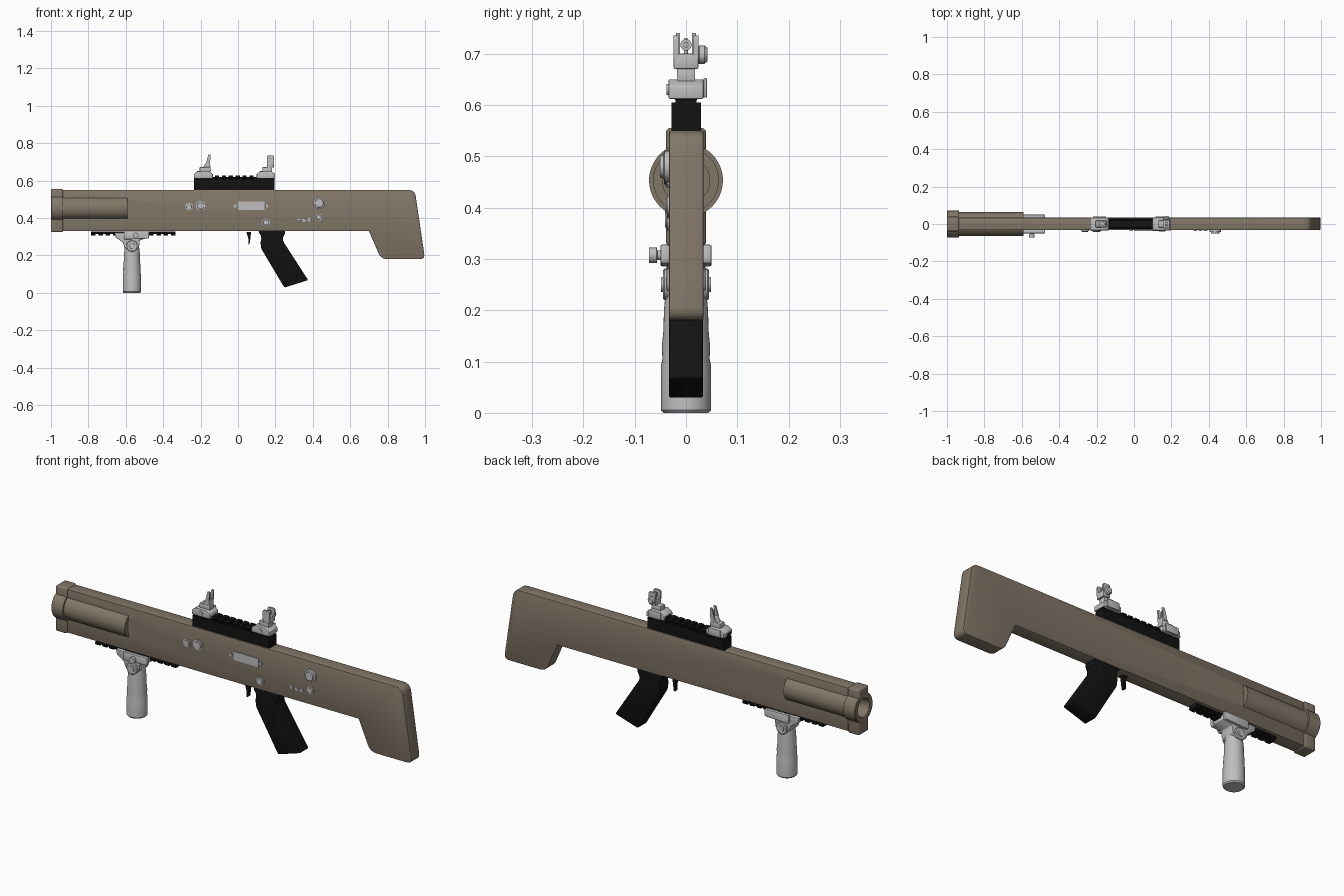
import bpy, bmesh, math
from mathutils import Vector, Matrix

if "Cube" in bpy.data.objects:
    bpy.data.objects.remove(bpy.data.objects["Cube"])


def material(name, rgb):
    m = bpy.data.materials.new(name)
    m.diffuse_color = (*rgb, 1)
    m.use_nodes = True
    m.node_tree.nodes["Principled BSDF"].inputs["Base Color"].default_value = m.diffuse_color
    return m


TAN = material("tan shell", (0.225, 0.185, 0.138))
BLACK = material("black polymer", (0.006, 0.006, 0.006))
SILVER = material("light grey metal", (0.52, 0.52, 0.52))


def finish(name, bm, mat, bevel=0, segs=2):
    bmesh.ops.recalc_face_normals(bm, faces=bm.faces)
    me = bpy.data.meshes.new(name)
    bm.to_mesh(me)
    bm.free()
    me.materials.append(mat)
    ob = bpy.data.objects.new(name, me)
    bpy.context.collection.objects.link(ob)
    activate(ob)
    if bevel:
        b = ob.modifiers.new("bevel", "BEVEL")
        b.width, b.segments, b.limit_method = bevel, segs, "ANGLE"
        b.angle_limit = math.radians(35)
        bpy.ops.object.modifier_apply(modifier="bevel")
    bpy.ops.object.shade_smooth_by_angle(angle=math.radians(35))
    return ob


def activate(ob):
    bpy.ops.object.select_all(action="DESELECT")
    ob.select_set(True)
    bpy.context.view_layer.objects.active = ob


def rounded(pts, n=5):
    """Replace points given as (a, b, radius) by a curved corner."""
    out = []
    for i, p in enumerate(pts):
        c = Vector(p[:2])
        if len(p) < 3:
            out.append(c)
            continue
        a, b = Vector(pts[i - 1][:2]), Vector(pts[(i + 1) % len(pts)][:2])
        a, b = c + (a - c).normalized() * p[2], c + (b - c).normalized() * p[2]
        for k in range(n + 1):
            t = k / n
            out.append(a * (1 - t) ** 2 + c * 2 * t * (1 - t) + b * t * t)
    return out


def prism(name, pts, lo, hi, mat, axis="y", bevel=0, segs=2):
    """Extrude an (x, z) profile along y, or a (y, z) profile along x."""
    bm = bmesh.new()
    put = (lambda p, d: (p[0], d, p[1])) if axis == "y" else (lambda p, d: (d, p[0], p[1]))
    f = bm.faces.new([bm.verts.new(put(p, lo)) for p in rounded(pts)])
    g = bmesh.ops.extrude_face_region(bm, geom=[f])["geom"]
    d = Vector((0, hi - lo, 0) if axis == "y" else (hi - lo, 0, 0))
    bmesh.ops.translate(bm, vec=d, verts=[v for v in g if isinstance(v, bmesh.types.BMVert)])
    return finish(name, bm, mat, bevel, segs)


def box(name, x0, x1, y0, y1, z0, z1, mat, bevel=0):
    return prism(name, [(x0, z0), (x1, z0), (x1, z1), (x0, z1)], y0, y1, mat, "y", bevel)


def lathe(name, prof, centre, axis, mat, n=40, closed=False):
    """Spin (radius, distance) points about an axis through centre."""
    bm = bmesh.new()
    rings = [[bm.verts.new((r * math.cos(2 * math.pi * k / n), r * math.sin(2 * math.pi * k / n), h))
              for k in range(n)] for r, h in prof]
    pairs = list(zip(rings, rings[1:])) + ([(rings[-1], rings[0])] if closed else [])
    for a, b in pairs:
        for k in range(n):
            bm.faces.new((a[k], a[(k + 1) % n], b[(k + 1) % n], b[k]))
    if not closed:
        bm.faces.new(rings[0])
        bm.faces.new(rings[-1])
    rot = {"z": Matrix(), "x": Matrix.Rotation(math.pi / 2, 4, "Y"),
           "y": Matrix.Rotation(-math.pi / 2, 4, "X")}[axis]
    bm.transform(Matrix.Translation(centre) @ rot)
    return finish(name, bm, mat)


def cut(ob, cutter):
    activate(ob)
    m = ob.modifiers.new("cut", "BOOLEAN")
    m.operation, m.object, m.solver = "DIFFERENCE", cutter, "EXACT"
    bpy.ops.object.modifier_apply(modifier="cut")
    bpy.ops.object.shade_smooth_by_angle(angle=math.radians(35))


# Shell with stock, muzzle block and round barrel
ZB = 0.453
body = prism("body_and_stock", [(-0.97, 0.33), (0.70, 0.33), (0.765, 0.18, 0.035), (1.0, 0.18, 0.03),
             (0.945, 0.55, 0.035), (-0.97, 0.55)], -0.033, 0.034, TAN, bevel=0.003)
block = prism("muzzle_block", [(-0.039, 0.325), (0.039, 0.325), (0.039, 0.555), (-0.039, 0.555)],
              -1.0, -0.935, TAN, "x", 0.008, 3)
bore = lathe("bore_cutter", [(0.055, -1.1), (0.055, -0.6)], (0, 0, ZB), "x", TAN)
for part in (body, block):
    cut(part, bore)
bpy.data.objects.remove(bore)
lathe("barrel", [(0.046, -0.99), (0.064, -0.99), (0.064, -0.592), (0.046, -0.592)], (0, 0, ZB), "x", TAN, 48, True)
lathe("muzzle_ring", [(0.046, -0.998), (0.049, -1.0), (0.069, -1.0), (0.072, -0.997), (0.072, -0.935),
                      (0.046, -0.935)], (0, 0, ZB), "x", TAN, 48, True)
lathe("barrel_back_wall", [(0.055, -0.606), (0.055, -0.595)], (0, 0, ZB), "x", TAN)


# Toothed rails: s = 1 points up, s = -1 points down
def rail(name, x0, x1, z, s, count):
    prism(name + "_core", [(-0.02, z), (0.02, z), (0.02, z + s * 0.015), (-0.02, z + s * 0.015)], x0, x1, BLACK, "x")
    pitch = (x1 - x0) / (count - 0.4)
    half = [(0.02, 0.004), (0.027, 0.010), (0.027, 0.014), (0.020, 0.023)]
    prof = [(y, z + s * h) for y, h in half] + [(-y, z + s * h) for y, h in reversed(half)]
    for i in range(count):
        prism(f"{name}_tooth_{i}", prof, x0 + i * pitch, x0 + (i + 0.6) * pitch, BLACK, "x")


box("rail_riser", -0.235, 0.195, -0.028, 0.029, 0.545, 0.605, BLACK)
rail("top_rail", -0.235, 0.195, 0.605, 1, 12)
rail("lower_rail", -0.785, -0.335, 0.329, -1, 12)


# Sight bases clamped on the top rail
def sight_base(name, x0, x1):
    prism(name + "_clamp", [(x0, 0.612), (x1, 0.612), (x1, 0.636), (x1 - 0.02, 0.65), (x0 + 0.02, 0.65),
                            (x0, 0.636)], -0.034, 0.034, SILVER, bevel=0.002)
    box(name + "_jaw", x0 + 0.015, x1 - 0.015, 0.034, 0.041, 0.614, 0.652, SILVER, 0.002)
    box(name + "_hinge", x0 + 0.03, x1 - 0.015, -0.018, 0.018, 0.645, 0.672, SILVER, 0.003)
    xm = (x0 + x1) / 2
    lathe(name + "_screw", [(0.011, -0.038), (0.011, -0.033)], (xm, 0, 0.63), "y", SILVER, 20)


sight_base("front_sight", -0.235, -0.135)
sight_base("rear_sight", 0.1, 0.198)
prism("front_sight_stem", [(-0.20, 0.65), (-0.145, 0.65), (-0.15, 0.695), (-0.172, 0.695)], -0.016, 0.016, SILVER, bevel=0.002)
for y in (-0.019, 0.012):
    prism("front_sight_ear", [(-0.175, 0.68), (-0.15, 0.68), (-0.147, 0.74), (-0.158, 0.74)], y, y + 0.007, SILVER)
lathe("front_sight_post", [(0.004, 0.69), (0.003, 0.73)], (-0.157, 0, 0), "z", SILVER, 12)
box("rear_sight_leaf", 0.155, 0.192, -0.024, 0.024, 0.67, 0.70, SILVER, 0.003)
for y in (-0.024, 0.015):
    prism("rear_sight_wing", [(0.155, 0.69), (0.192, 0.69), (0.194, 0.735, 0.01), (0.155, 0.735, 0.01)], y, y + 0.009, SILVER)
lathe("aperture_ring", [(0.005, -0.006), (0.011, -0.006), (0.011, 0.006), (0.005, 0.006)],
      (0.174, 0, 0.717), "x", SILVER, 24, True)
lathe("windage_knob", [(0.013, 0.02), (0.018, 0.026), (0.018, 0.036), (0.013, 0.042)], (0.172, 0, 0.698), "y", SILVER, 24)

# Pistol grip, trigger guard and trigger
prism("pistol_grip", [(0.11, 0.335), (0.25, 0.335), (0.25, 0.315), (0.235, 0.285, 0.02), (0.375, 0.068, 0.008),
                      (0.248, 0.028, 0.008), (0.125, 0.235)], -0.033, 0.033, BLACK, bevel=0.003)
guard = prism("trigger_guard", [(-0.042, 0.335), (-0.042, 0.226, 0.008), (0.15, 0.226), (0.15, 0.335)],
              -0.028, 0.028, BLACK)
hole = prism("guard_cutter", [(-0.024, 0.321, 0.015), (-0.024, 0.243, 0.03), (0.105, 0.243, 0.03),
                              (0.128, 0.285, 0.02), (0.118, 0.321, 0.015)], -0.1, 0.1, BLACK)
cut(guard, hole)
cut(bpy.data.objects["pistol_grip"], hole)
bpy.data.objects.remove(hole)
prism("trigger", [(0.045, 0.325), (0.07, 0.325), (0.066, 0.29), (0.062, 0.262), (0.055, 0.258), (0.055, 0.29)],
      -0.01, 0.01, BLACK)

# Folding foregrip and its clamp
GX = -0.567
lathe("foregrip", [(0.044, 0), (0.049, 0.006), (0.049, 0.09), (0.046, 0.105), (0.047, 0.13), (0.044, 0.16),
                   (0.043, 0.20), (0.039, 0.24), (0.036, 0.27)], (GX, 0, 0), "z", SILVER, 40)
prism("foregrip_clamp", [(-0.66, 0.322), (-0.48, 0.322), (-0.48, 0.297), (-0.525, 0.28), (-0.53, 0.235, 0.02),
                         (-0.605, 0.235, 0.02), (-0.615, 0.27), (-0.655, 0.297)], -0.038, 0.038, SILVER, bevel=0.003)
for s in (-1, 1):
    lo, hi = sorted((s * 0.032, s * 0.05))
    prism("foregrip_jaw", [(-0.61, 0.285, 0.01), (-0.475, 0.29, 0.01), (-0.475, 0.328), (-0.61, 0.328)], lo, hi, SILVER, bevel=0.004)
    lathe("foregrip_pivot", [(0.031, s * 0.03), (0.031, s * 0.042), (0.027, s * 0.045)], (GX, 0, 0.25), "y", SILVER, 28)
    lathe("foregrip_pivot_pin", [(0.016, s * 0.04), (0.014, s * 0.049)], (GX, 0, 0.25), "y", SILVER, 20)
lathe("clamp_thumb_screw", [(0.009, -0.045), (0.009, -0.056), (0.015, -0.057), (0.015, -0.072)],
      (GX + 0.02, 0, 0.307), "y", SILVER, 20)

# Controls on the front side: x, z, radius, how far they stand out
controls = [(-0.262, 0.46, 0.021, 0.010), (-0.2, 0.465, 0.026, 0.010), (0.15, 0.376, 0.021, 0.008),
            (0.434, 0.48, 0.031, 0.018), (0.432, 0.404, 0.019, 0.008), (0.327, 0.392, 0.010, 0.005),
            (0.354, 0.389, 0.010, 0.005), (0.382, 0.392, 0.010, 0.005), (-0.015, 0.463, 0.009, 0.004),
            (0.152, 0.463, 0.009, 0.004)]
for i, (x, z, r, h) in enumerate(controls):
    lathe(f"control_{i}", [(r, -0.03), (r, -0.033 - h * 0.5), (r * 0.75, -0.033 - h * 0.6),
                           (r * 0.7, -0.033 - h)], (x, 0, z), "y", SILVER, 24)
box("display_plate", 0.0, 0.142, -0.037, -0.03, 0.444, 0.487, SILVER)
